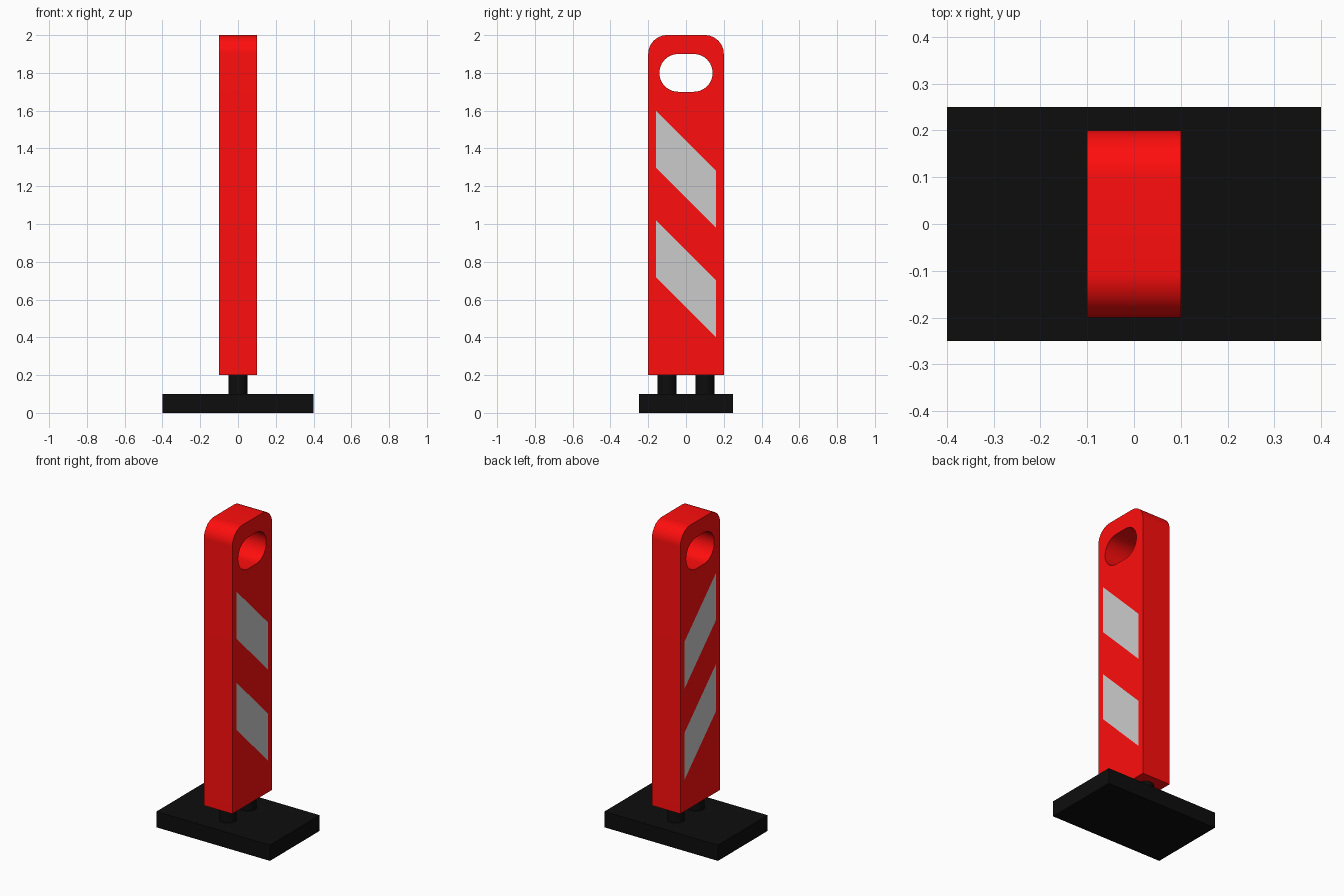
import bpy, bmesh
from math import pi, sin, cos, radians

if "Cube" in bpy.data.objects:
    bpy.data.objects.remove(bpy.data.objects["Cube"])


def material(name, rgb):
    m = bpy.data.materials.new(name)
    m.diffuse_color = (*rgb, 1)
    m.use_nodes = True
    m.node_tree.nodes["Principled BSDF"].inputs["Base Color"].default_value = m.diffuse_color
    return m


red = material("red_plastic", (1.0, 0.004, 0.004))
black = material("black_rubber", (0.004, 0.004, 0.004))


def arc(cx, cz, r, start, end, n=12):
    return [(cx + r * cos(radians(start + (end - start) * i / n)),
             cz + r * sin(radians(start + (end - start) * i / n))) for i in range(n + 1)]


def smooth(obj):
    bpy.ops.object.select_all(action='DESELECT')
    obj.select_set(True)
    bpy.context.view_layer.objects.active = obj
    bpy.ops.object.shade_smooth_by_angle(angle=radians(30))


# Base slab
bpy.ops.mesh.primitive_cube_add(size=1, location=(0, 0, 0.05))
base = bpy.context.object
base.name = "base"
base.scale = (0.8, 0.5, 0.1)
base.data.materials.append(black)

# Two short posts
for side, y in (("front", -0.1), ("back", 0.1)):
    bpy.ops.mesh.primitive_cylinder_add(vertices=32, radius=0.05, depth=0.1, location=(0, y, 0.15))
    post = bpy.context.object
    post.name = side + "_post"
    post.data.materials.append(black)
    smooth(post)

# Panel: rounded outline with a handle hole, extruded along x
outline = [(-0.2, 0.2), (0.2, 0.2)] + arc(0.1, 1.9, 0.1, 0, 90) + arc(-0.1, 1.9, 0.1, 90, 180)
hole = arc(0.041, 1.8, 0.1, -90, 90, 24) + arc(-0.041, 1.8, 0.1, 90, 270, 24)
curve = bpy.data.curves.new("panel", 'CURVE')
curve.dimensions = '2D'
curve.fill_mode = 'BOTH'
curve.extrude = 0.1
for loop in (outline, hole):
    spline = curve.splines.new('POLY')
    spline.points.add(len(loop) - 1)
    for p, (y, z) in zip(spline.points, loop):
        p.co = (y, z, 0, 1)
    spline.use_cyclic_u = True
panel = bpy.data.objects.new("panel", curve)
bpy.context.collection.objects.link(panel)
panel.rotation_euler = (pi / 2, 0, pi / 2)
bpy.ops.object.select_all(action='DESELECT')
panel.select_set(True)
bpy.context.view_layer.objects.active = panel
bpy.ops.object.convert(target='MESH')
panel = bpy.context.object
bm = bmesh.new()
bm.from_mesh(panel.data)
bmesh.ops.remove_doubles(bm, verts=bm.verts, dist=1e-5)
bmesh.ops.recalc_face_normals(bm, faces=bm.faces)
bm.to_mesh(panel.data)
bm.free()
panel.data.materials.clear()
panel.data.materials.append(red)
smooth(panel)

# Slanted reflective stripes on both broad faces
for label, top in (("upper", 1.6), ("lower", 1.02)):
    for side, sx in (("right", 1), ("left", -1)):
        pts = [(-0.16, top - 0.3), (0.16, top - 0.62), (0.16, top - 0.32), (-0.16, top)]
        mesh = bpy.data.meshes.new("stripe")
        mesh.from_pydata([(sx * 0.101, y, z) for y, z in pts[::sx]], [], [(0, 1, 2, 3)])
        stripe = bpy.data.objects.new(f"{label}_{side}_stripe", mesh)
        bpy.context.collection.objects.link(stripe)
